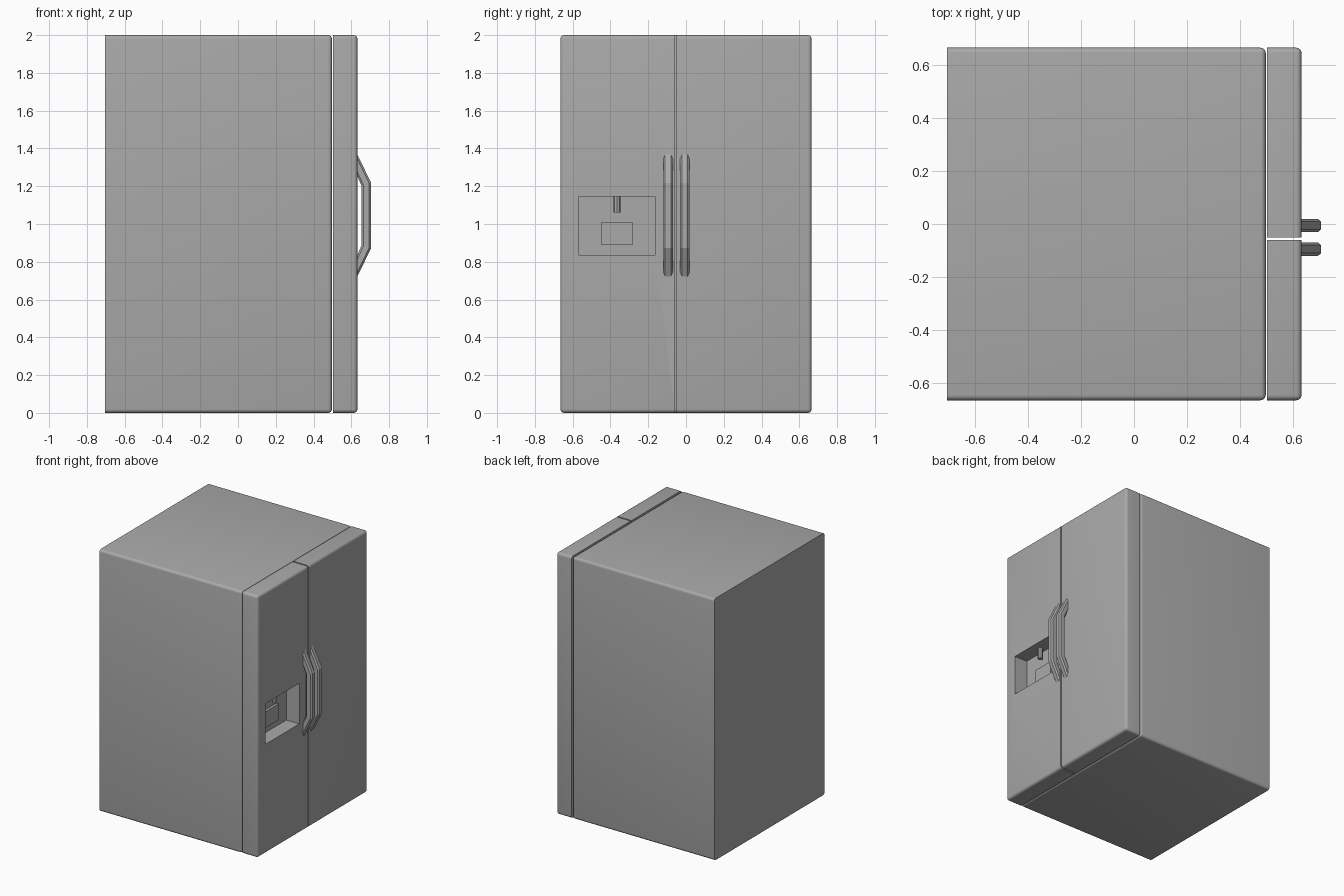
import bpy
import bmesh
from mathutils import Matrix, Vector

cube = bpy.data.objects.get("Cube")
if cube:
    bpy.data.objects.remove(cube, do_unlink=True)

# Single grey metal finish
grey = bpy.data.materials.new("grey_metal")
grey.use_nodes = True
colour = (0.4, 0.4, 0.4, 1)
grey.diffuse_color = colour
grey.node_tree.nodes["Principled BSDF"].inputs["Base Color"].default_value = colour


def finish(bm, name, smooth=True):
    bmesh.ops.recalc_face_normals(bm, faces=bm.faces)
    mesh = bpy.data.meshes.new(name)
    bm.to_mesh(mesh)
    bm.free()
    mesh.materials.append(grey)
    obj = bpy.data.objects.new(name, mesh)
    bpy.context.collection.objects.link(obj)
    if smooth:
        bpy.ops.object.select_all(action='DESELECT')
        obj.select_set(True)
        bpy.context.view_layer.objects.active = obj
        bpy.ops.object.shade_smooth_by_angle(angle=0.6)
    return obj


def box(name, lo, hi, radius=0, sharp=()):
    """Box between two corners; edges lying in a sharp plane (axis, value) stay unrounded."""
    lo, hi = Vector(lo), Vector(hi)
    bm = bmesh.new()
    bmesh.ops.create_cube(bm, size=1, matrix=Matrix.Translation((lo + hi) / 2)
                          @ Matrix.Diagonal((*(hi - lo), 1)))
    if radius:
        edges = [e for e in bm.edges if not any(
            all(abs(v.co[axis] - value) < 1e-4 for v in e.verts) for axis, value in sharp)]
        bmesh.ops.bevel(bm, geom=edges, offset=radius, segments=4, profile=0.5,
                        affect='EDGES', clamp_overlap=True)
    return finish(bm, name, radius > 0)


BACK, SEAM, FACE = -0.705, 0.502, 0.632
SIDE, TOP, ROUND = 0.665, 2.0, 0.02
GAP_LOW, GAP_HIGH = -0.06, -0.05

# Cabinet with a square back rim
box("cabinet", (BACK, -SIDE, 0), (0.497, SIDE, TOP), ROUND, [(0, BACK)])

# Narrow and wide doors, square along the seam and the gap
narrow = box("narrow_door", (SEAM, -SIDE, 0), (FACE, GAP_LOW, TOP), ROUND,
             [(0, SEAM), (1, GAP_LOW)])
box("wide_door", (SEAM, GAP_HIGH, 0), (FACE, SIDE, TOP), ROUND,
    [(0, SEAM), (1, GAP_HIGH)])

# Dispenser recess cut into the narrow door
RECESS = FACE - 0.11
cutter = box("recess_cutter", (RECESS, -0.568, 0.835), (0.7, -0.163, 1.145))
cutter.hide_render = True
cut = narrow.modifiers.new("recess", 'BOOLEAN')
cut.operation = 'DIFFERENCE'
cut.solver = 'EXACT'
cut.object = cutter
bpy.ops.object.select_all(action='DESELECT')
narrow.select_set(True)
bpy.context.view_layer.objects.active = narrow
bpy.ops.object.modifier_apply(modifier=cut.name)
bpy.data.objects.remove(cutter, do_unlink=True)

# Dispenser paddle and spout
box("dispenser_paddle", (RECESS - 0.005, -0.448, 0.888), (RECESS + 0.02, -0.283, 1.01))
bm = bmesh.new()
bmesh.ops.create_cone(bm, cap_ends=True, segments=8, radius1=0.019, radius2=0.019,
                      depth=0.09, matrix=Matrix.Translation((0.565, -0.366, 1.105)))
finish(bm, "dispenser_spout", False)


def handle(name, y):
    """Bent bar with a chamfered section, mitred between outer and inner outlines."""
    outer = [(FACE, 0.323), (0.705, 0.172)]
    inner = [(FACE, 0.208), (0.653, 0.161)]
    outer += [(x, -z) for x, z in reversed(outer)]
    inner += [(x, -z) for x, z in reversed(inner)]
    section = [(1, 0.6), (0.6, 1), (-0.6, 1), (-1, 0.6),
               (-1, -0.6), (-0.6, -1), (0.6, -1), (1, -0.6)]
    bm = bmesh.new()
    rings = []
    for (ox, oz), (ix, iz) in zip(outer, inner):
        rings.append([bm.verts.new((
            (ox + ix) / 2 + (ox - ix) / 2 * t,
            y + 0.025 * s,
            1.045 + (oz + iz) / 2 + (oz - iz) / 2 * t)) for s, t in section])
    n = len(section)
    for a, b in zip(rings, rings[1:]):
        for i in range(n):
            j = (i + 1) % n
            bm.faces.new((a[i], a[j], b[j], b[i]))
    bm.faces.new(rings[0])
    bm.faces.new(rings[-1])
    finish(bm, name, False)


handle("narrow_door_handle", -0.095)
handle("wide_door_handle", -0.006)
